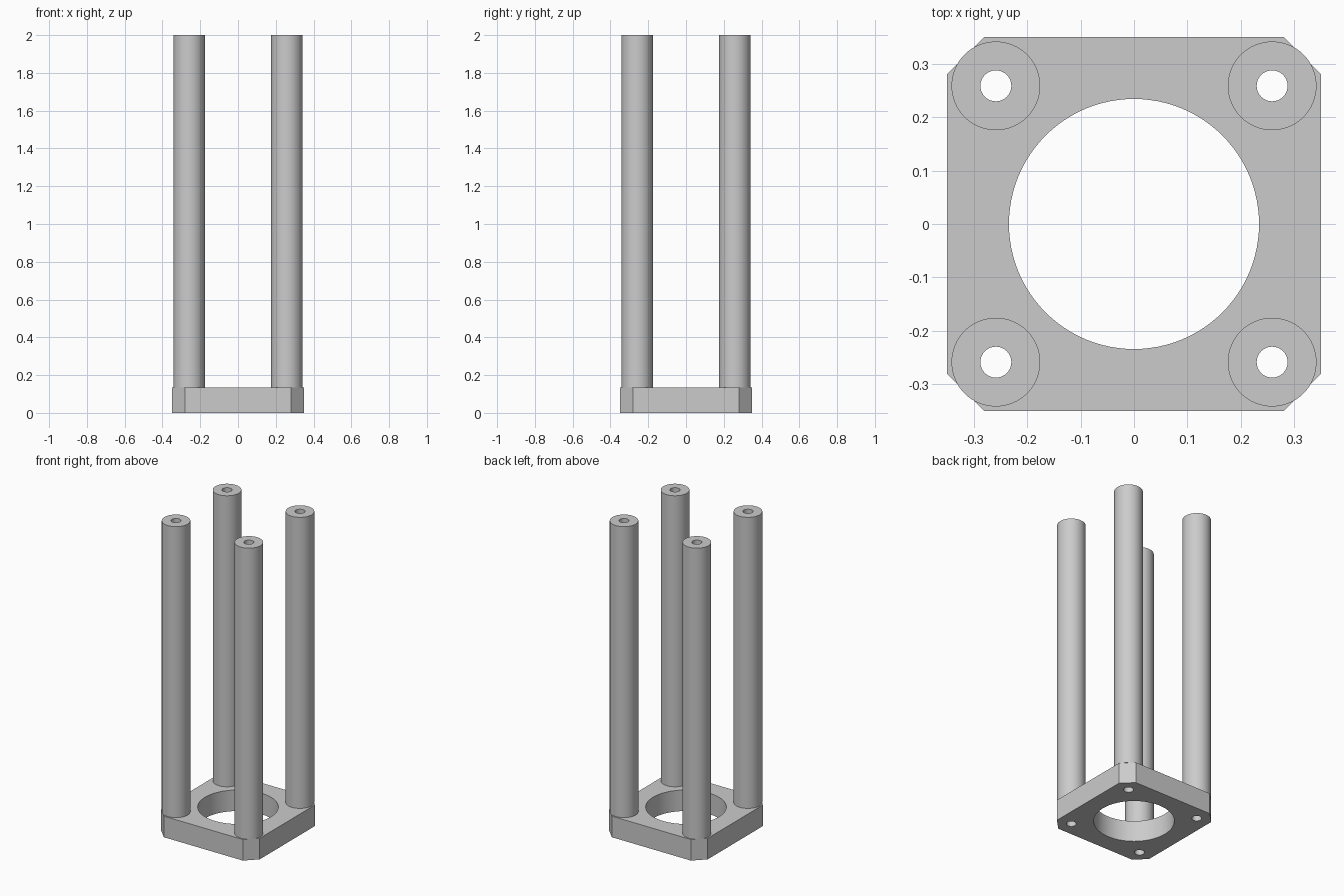
import bpy, bmesh
from math import cos, sin, tau, radians

cube = bpy.data.objects.get("Cube")
if cube:
    bpy.data.objects.remove(cube, do_unlink=True)

HALF, CHAMFER = 0.35, 0.07
PLATE_TOP, HEIGHT = 0.135, 2.0
POST, POST_R, BORE_R, OPENING_R = 0.2585, 0.083, 0.029, 0.234

grey = bpy.data.materials.new("plain grey")
grey.use_nodes = True
colour = (0.6, 0.6, 0.6, 1)
grey.diffuse_color = colour
grey.node_tree.nodes["Principled BSDF"].inputs["Base Color"].default_value = colour


def circle(cx, cy, r, n=64):
    return [(cx + r * cos(tau * i / n), cy + r * sin(tau * i / n)) for i in range(n)]


def extrude_outlines(name, outlines, z0, z1):
    """Solid from an outer outline with holes, extruded from z0 to z1."""
    curve = bpy.data.curves.new(name, 'CURVE')
    curve.dimensions = '2D'
    curve.fill_mode = 'BOTH'
    curve.extrude = (z1 - z0) / 2
    for pts in outlines:
        s = curve.splines.new('POLY')
        s.points.add(len(pts) - 1)
        for p, (x, y) in zip(s.points, pts):
            p.co = (x, y, 0, 1)
        s.use_cyclic_u = True
    ob = bpy.data.objects.new(name, curve)
    bpy.context.collection.objects.link(ob)
    bpy.ops.object.select_all(action='DESELECT')
    ob.select_set(True)
    bpy.context.view_layer.objects.active = ob
    bpy.ops.object.convert(target='MESH')
    ob = bpy.context.object
    # Weld caps to walls, seat at z0 and tidy normals
    bm = bmesh.new()
    bm.from_mesh(ob.data)
    bmesh.ops.remove_doubles(bm, verts=bm.verts, dist=1e-5)
    bmesh.ops.translate(bm, verts=bm.verts, vec=(0, 0, (z0 + z1) / 2))
    bmesh.ops.recalc_face_normals(bm, faces=bm.faces)
    bm.to_mesh(ob.data)
    bm.free()
    ob.data.materials.clear()
    ob.data.materials.append(grey)
    bpy.ops.object.shade_smooth_by_angle(angle=radians(30))
    return ob


corners = {"front_right": (-1, -1), "front_left": (1, -1),
           "back_left": (1, 1), "back_right": (-1, 1)}

# Base plate: chamfered square with a large opening and four bores
c = HALF - CHAMFER
outline = [(-c, -HALF), (c, -HALF), (HALF, -c), (HALF, c),
           (c, HALF), (-c, HALF), (-HALF, c), (-HALF, -c)]
bores = [circle(sx * POST, sy * POST, BORE_R, 32) for sx, sy in corners.values()]
extrude_outlines("base_plate", [outline, circle(0, 0, OPENING_R, 96)] + bores, 0, PLATE_TOP)

# Four hollow posts standing on the plate corners
for side, (sx, sy) in corners.items():
    x, y = sx * POST, sy * POST
    extrude_outlines(side + "_post", [circle(x, y, POST_R), circle(x, y, BORE_R, 32)],
                     PLATE_TOP, HEIGHT)
